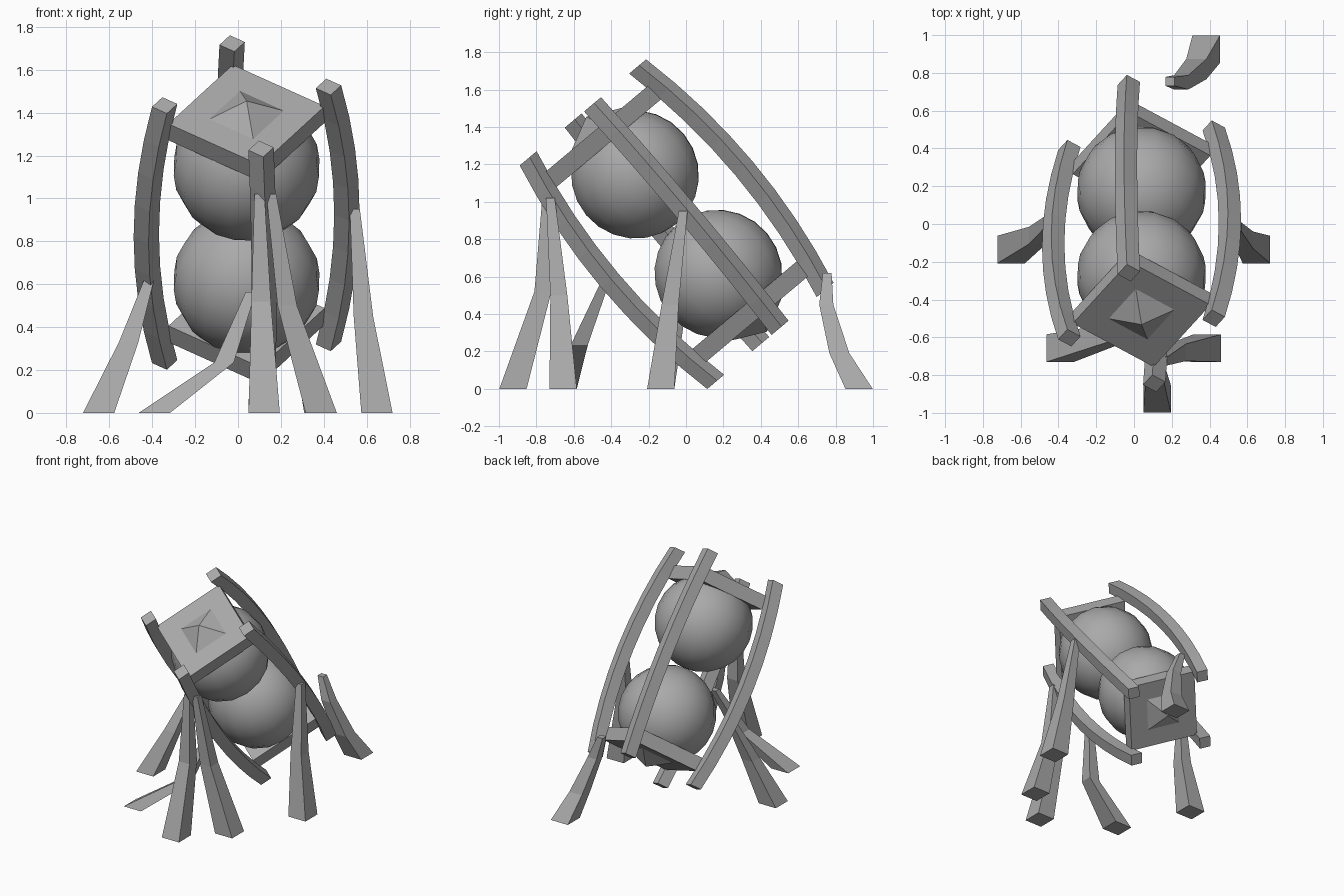
import bpy, bmesh, math
from mathutils import Vector, Matrix

cube = bpy.data.objects.get("Cube")
if cube:
    bpy.data.objects.remove(cube)

grey = bpy.data.materials.new("plain_grey")
grey.use_nodes = True
COLOR = (0.4, 0.4, 0.4, 1)
grey.diffuse_color = COLOR
grey.node_tree.nodes["Principled BSDF"].inputs["Base Color"].default_value = COLOR

# Body frame: leaned forward, with the plates twisted slightly about the axis
TILT = Matrix.Rotation(math.radians(40), 4, 'X')
TWIST = Matrix.Rotation(math.radians(10), 4, 'Z')
BODY = Matrix.Translation((0.04, -0.05, 0.88)) @ TILT @ TWIST


def finish(name, bm, matrix=Matrix.Identity(4)):
    bmesh.ops.recalc_face_normals(bm, faces=bm.faces)
    mesh = bpy.data.meshes.new(name)
    bm.to_mesh(mesh)
    bm.free()
    mesh.materials.append(grey)
    obj = bpy.data.objects.new(name, mesh)
    obj.matrix_world = matrix
    bpy.context.collection.objects.link(obj)
    return obj


def loft(name, stations, turn=0, matrix=Matrix.Identity(4)):
    """Square beam through (centre, half diagonal) stations, level sections."""
    bm = bmesh.new()
    rings = []
    for centre, radius in stations:
        angles = [turn + i * math.pi / 2 for i in range(4)]
        rings.append([bm.verts.new(Vector(centre) + radius * Vector((math.cos(a), math.sin(a), 0)))
                      for a in angles])
    for low, high in zip(rings, rings[1:]):
        for i in range(4):
            j = (i + 1) % 4
            bm.faces.new((low[i], low[j], high[j], high[i]))
    bm.faces.new(rings[0])
    bm.faces.new(rings[-1])
    return finish(name, bm, matrix)


# Glass bulbs
for name, side in (("upper_bulb", 1), ("lower_bulb", -1)):
    bm = bmesh.new()
    bmesh.ops.create_uvsphere(bm, u_segments=16, v_segments=12, radius=0.345)
    for face in bm.faces:
        face.smooth = True
    finish(name, bm, BODY @ Matrix.Translation((0, 0, side * 0.347)))

# End plates with a low pyramid on the outside
for name, side in (("top_plate", 1), ("bottom_plate", -1)):
    loft(name, [((0, 0, side * 0.565), 0.37), ((0, 0, side * 0.665), 0.37)], 0, BODY)
    loft(name + "_pyramid", [((0, 0, side * 0.66), 0.187), ((0, 0, side * 0.75), 0.001)], 0, BODY)

# Four bowed rails at the plate corners
STEPS = 8
for k, place in enumerate(("left", "back", "right", "front")):
    path = []
    for i in range(STEPS + 1):
        t = 2 * i / STEPS - 1
        path.append(((0.388 + 0.087 * (1 - t * t), 0, 0.78 * t), 0.06))
    loft(place + "_rail", path, 0, BODY @ Matrix.Rotation(k * math.pi / 2, 4, 'Z'))

# Bent tapering legs: foot, knee, top
LEGS = {
    "right_leg": [(-0.65, -0.135, 0), (-0.51, -0.06, 0.33), (-0.415, 0.04, 0.62)],
    "left_leg": [(0.648, -0.135, 0), (0.585, -0.085, 0.45), (0.545, -0.015, 0.95)],
    "front_leg": [(0.122, -0.925, 0), (0.108, -0.765, 0.52), (0.1, -0.745, 1.02)],
    "front_left_leg": [(0.388, -0.657, 0), (0.23, -0.68, 0.5), (0.155, -0.725, 1.02)],
    "front_right_leg": [(-0.39, -0.657, 0), (-0.065, -0.57, 0.235), (0.06, -0.435, 0.565)],
    "back_leg": [(0.382, 0.925, 0), (0.33, 0.82, 0.19), (0.25, 0.75, 0.45), (0.19, 0.755, 0.62)],
}
for name, points in LEGS.items():
    last = len(points) - 1
    sizes = [0.103 - 0.07 * (i / last) ** 0.85 for i in range(last + 1)]
    loft(name, list(zip(points, sizes)), math.pi / 4)
